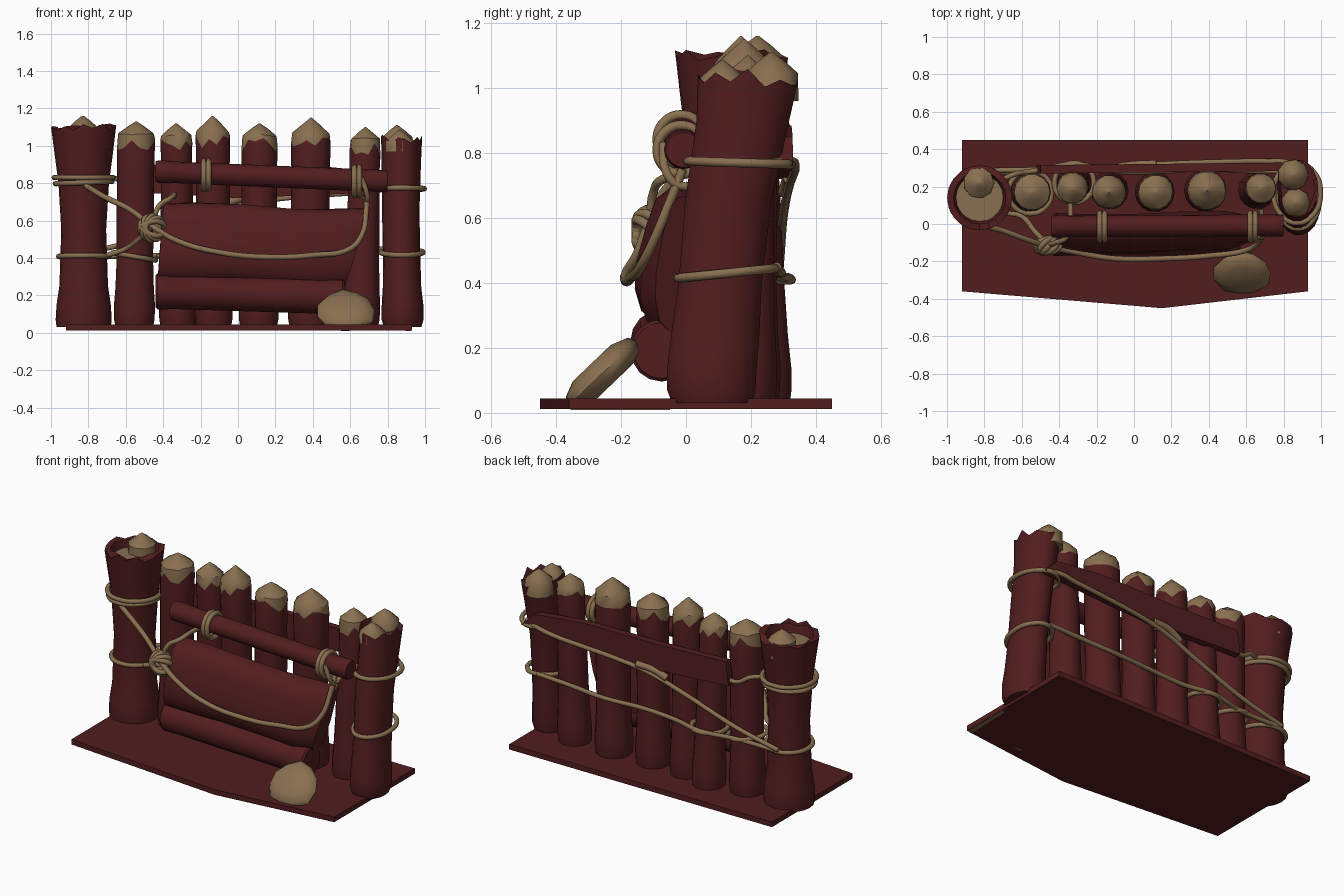
import bpy, bmesh, math, random
from mathutils import Vector

if "Cube" in bpy.data.objects:
    bpy.data.objects.remove(bpy.data.objects["Cube"])

random.seed(4)
TAU = math.tau


def material(name, rgb):
    m = bpy.data.materials.new(name)
    m.diffuse_color = (*rgb, 1)
    m.use_nodes = True
    m.node_tree.nodes["Principled BSDF"].inputs["Base Color"].default_value = m.diffuse_color
    return m


WOOD = material("dark red wood", (0.084, 0.0125, 0.0135))
TAN = material("tan fibre", (0.25, 0.162, 0.081))


def finish(name, bm, mats, angle=40):
    bmesh.ops.recalc_face_normals(bm, faces=bm.faces[:])
    me = bpy.data.meshes.new(name)
    bm.to_mesh(me)
    bm.free()
    for m in mats:
        me.materials.append(m)
    ob = bpy.data.objects.new(name, me)
    bpy.context.collection.objects.link(ob)
    bpy.ops.object.select_all(action='DESELECT')
    ob.select_set(True)
    bpy.context.view_layer.objects.active = ob
    bpy.ops.object.shade_smooth_by_angle(angle=math.radians(angle))
    return ob


def loft(name, rings, tan_from=999, mats=(WOOD, TAN), angle=40):
    """Skin closed rings; bands from index tan_from on get the second colour."""
    bm = bmesh.new()
    vs = [[bm.verts.new(p) for p in r] for r in rings]
    n = len(vs[0])
    for k in range(len(vs) - 1):
        for i in range(n):
            j = (i + 1) % n
            f = bm.faces.new((vs[k][i], vs[k][j], vs[k + 1][j], vs[k + 1][i]))
            f.material_index = int(k >= tan_from)
    bm.faces.new(vs[0][::-1])
    f = bm.faces.new(vs[-1])
    f.material_index = int(tan_from < 999)
    return finish(name, bm, mats, angle)


def ring(cx, cy, z, rx, ry, n=16, jag=0.0):
    return [(cx + rx * math.cos(TAU * i / n), cy + ry * math.sin(TAU * i / n),
             z + jag * random.uniform(-1, 1)) for i in range(n)]


def stake(name, bottom, top, rb, rt, shoulder, tip):
    """Round stake with a sharpened bare tip and a ragged bark edge."""
    def c(z):
        t = z / shoulder
        return [bottom[k] + (top[k] - bottom[k]) * t for k in (0, 1)]
    spec = [(0.03, rb * .93, 0), (0.07, rb, 0), (0.14, rb * 1.02, 0), (0.24, rb * .95, 0),
            (0.4, rb * .9, 0), (0.65, (rb + rt) / 2 * .95, 0), (0.85, rt * .97, 0),
            (shoulder - 0.055, rt, 0.04), (shoulder - .005, rt * .94, 0.008),
            ((shoulder + tip) / 2, rt * .48, 0), (tip, rt * .03, 0)]
    return loft(name, [ring(*c(z), z, r, r, 14, j) for z, r, j in spec], 7)


def tip_cap(name, x, y, z0, z1, r):
    return loft(name, [ring(x, y, z0, r, r, 9), ring(x, y, z1 - r * .75, r * .97, r * .97, 9),
                       ring(x, y, z1 - r * .33, r * .5, r * .5, 9), ring(x, y, z1, .005, .005, 9)],
                mats=(TAN,), angle=45)


def rope(name, pts, r=0.014, closed=False):
    cu = bpy.data.curves.new(name + "_path", 'CURVE')
    cu.dimensions = '3D'
    cu.bevel_depth = r
    cu.bevel_resolution = 2
    cu.resolution_u = 6
    cu.use_fill_caps = True
    sp = cu.splines.new('BEZIER')
    sp.bezier_points.add(len(pts) - 1)
    for b, p in zip(sp.bezier_points, pts):
        b.co = p
        b.handle_left_type = b.handle_right_type = 'AUTO'
    sp.use_cyclic_u = closed
    tmp = bpy.data.objects.new(name + "_tmp", cu)
    bpy.context.collection.objects.link(tmp)
    bpy.context.view_layer.update()
    me = bpy.data.meshes.new_from_object(tmp.evaluated_get(bpy.context.evaluated_depsgraph_get()))
    bpy.data.objects.remove(tmp)
    bm = bmesh.new()
    bm.from_mesh(me)
    for f in bm.faces:
        f.material_index = 0
    return finish(name, bm, (TAN,), 60)


def hoop(name, c, rx, ry, tilt=(0, 0), r=0.014):
    """Horizontal rope ring; tilt raises z along x and y."""
    pts = [(c[0] + rx * math.cos(TAU * i / 8), c[1] + ry * math.sin(TAU * i / 8),
            c[2] + tilt[0] * math.cos(TAU * i / 8) + tilt[1] * math.sin(TAU * i / 8)) for i in range(8)]
    return rope(name, pts, r, True)


# Base plate, with a small pale strip under its right edge
outline = [(-.92, .45), (-.92, -.36), (.15, -.45), (.93, -.36), (.93, .45)]
loft("base_plate", [[(x, y, z) for x, y in outline] for z in (.012, .045)], angle=20)
strip = [(.895, -.35), (.925, -.355), (.925, -.05), (.905, -.06)]
loft("base_underside_strip", [[(x, y, z) for x, y in strip] for z in (.009, .013)], mats=(TAN,))

# Row of sharpened stakes
for i, s in enumerate([
        ((-.555, .17), (-.545, .17), .108, .102, 1.07, 1.13),
        ((-.32, .23), (-.33, .19), .10, .085, 1.06, 1.12),
        ((-.13, .18), (-.135, .17), .10, .092, 1.08, 1.16),
        ((.11, .17), (.115, .17), .105, .097, 1.06, 1.12),
        ((.38, .18), (.39, .18), .112, .106, 1.07, 1.15),
        ((.655, .18), (.68, .19), .10, .083, 1.04, 1.10)]):
    stake(f"stake_{i + 1}", *s)

# Left corner post: flared, hollow, ragged top
L = (-.825, .14)
spec = [(.03, .145, 0), (.07, .15, 0), (.15, .145, 0), (.25, .13, 0), (.55, .12, 0), (.8, .135, 0),
        (.95, .155, 0), (1.10, .174, .022), (1.095, .14, .02), (1.02, .12, 0)]
loft("left_post", [ring(*L, z, r, r, 20, j) for z, r, j in spec])
loft("left_post_core", [ring(*L, z, .128, .128) for z in (1.0, 1.045)], mats=(TAN,))
tip_cap("left_post_tip", -.83, .22, 1.0, 1.16, .085)

# Right corner post: two stakes wrapped in one bark sleeve, leaning back
spec = [(.03, .88, .08, .10, .125, 0), (.07, .88, .078, .112, .138, 0), (.14, .88, .08, .112, .14, 0),
        (.24, .877, .09, .103, .138, 0), (.4, .875, .105, .10, .13, 0), (.65, .87, .13, .10, .135, 0),
        (.9, .873, .175, .105, .145, 0), (1.03, .875, .19, .11, .155, .03), (1.0, .875, .19, .09, .13, 0)]
loft("right_post", [ring(cx, cy, z, rx, ry, 18, j) for z, cx, cy, rx, ry, j in spec])
tip_cap("right_post_front_tip", .865, .113, .97, 1.085, .08)
tip_cap("right_post_back_tip", .85, .263, .96, 1.11, .085)


def log(name, a, b, r, n=16):
    """Log lying along x with softly chamfered ends."""
    a, b = Vector(a), Vector(b)
    rings = []
    for t, k in ((0, .9), (.01, 1), (.06, 1), (.07, .96), (.5, .97), (.93, .98), (.99, 1), (1, .9)):
        p = a.lerp(b, t)
        rings.append([(p.x, p.y + r * k * math.cos(TAU * i / n), p.z + r * k * math.sin(TAU * i / n))
                      for i in range(n)])
    return loft(name, rings)


# Front rail and low log
log("front_rail", (-.44, -.012, .862), (.80, -.008, .81), .06)
log("low_log", (-.44, -.075, .222), (.57, -.075, .192), .096)

# Bulging hide panel, slanted at its right end
profile = [(.02, .69), (-.04, .69), (-.085, .66), (-.115, .58), (-.145, .47), (-.15, .39),
           (-.13, .32), (-.07, .27), (.05, .28), (.06, .45), (.03, .6)]
rings = []
for t in (0, .15, .4, .65, .88, 1):
    k = 1 - .35 * max(0, t - .88) / .12
    rings.append([(-.43 + t * (1.0 + .13 * (z - .28) / .4) + .03 * (1 - t) * (z - .28) / .4,
                   y * k - .01 * math.sin(t * 6), z - .03 * t + .012 * math.sin(t * 7 + y * 9))
                  for y, z in profile])
loft("hide_panel", rings, angle=50)

# Back plank with an angled end
out = [(-.52, .75), (-.5, .90), (.0, .885), (.5, .885), (.84, .85), (.93, .76), (.5, .74), (0, .72)]
loft("back_plank", [[(x, y + .01 * x, z) for x, z in out] for y in (.275, .32)], angle=25)

# Leaning stone slab
rings = []
u, w = Vector((0, .72, .69)), Vector((0, -.69, .72))
wob = [random.uniform(.92, 1.08) for i in range(11)]
for h, k in ((-.045, .6), (-.03, .9), (.0, 1), (.025, .9), (.045, .55)):
    rings.append([Vector((.58, -.262, .118)) + w * h
                  + Vector((1, 0, 0)) * (.16 * k * wob[i] * math.cos(TAU * i / 11))
                  + u * (.15 * k * wob[i] * math.sin(TAU * i / 11)) for i in range(11)])
for r in rings:
    for p in r:
        p.z = max(p.z, 0)
loft("stone_slab", rings, mats=(TAN,), angle=55)

# Rope hoops on the posts
hoop("left_hoop_upper", (*L, .83), .158, .158)
hoop("left_hoop_upper_second", (*L, .803), .152, .152, (.006, 0))
hoop("left_hoop_lower", (*L, .408), .135, .135, (0, -.005))
hoop("right_hoop_upper", (.872, .165, .77), .125, .16, (0, -.005))
hoop("right_hoop_lower", (.877, .125, .43), .112, .15, (0, .015))
hoop("stake_hoop", (-.555, .17, .408), .115, .115, (-.02, 0))
hoop("back_stake_hoop", (-.32, .22, .41), .105, .105)

# Lashings around the front rail
for x, z in ((-.17, .842), (.635, .81)):
    for d in (-.013, .013):
        rope("rail_lashing", [(x + d, -.015 + .073 * math.cos(TAU * i / 8), z + .075 * math.sin(TAU * i / 8))
                              for i in range(8)], .015, True)
rope("rail_hanger", [(.66, -.07, .83), (.69, -.06, .74), (.69, -.02, .70), (.68, .08, .72)])

# Front rope from left post through the knot, sagging to the right
rope("front_rope", [(-.82, -.01, .79), (-.72, -.03, .73), (-.58, -.08, .66), (-.46, -.12, .57), (-.32, -.15, .49),
                    (-.1, -.185, .43), (.15, -.185, .405), (.4, -.17, .415), (.6, -.14, .45), (.665, -.10, .53),
                    (.685, -.05, .65), (.69, -.01, .75)], .015)
rope("knot_upper_tail", [(-.46, -.11, .58), (-.42, -.10, .68), (-.36, -.07, .72), (-.34, .02, .74), (-.34, .11, .73)])
rope("knot_side_tail", [(-.47, -.1, .56), (-.53, -.04, .50), (-.6, .04, .45), (-.70, .06, .415)])

# Knot: crossed rope loops
for k in range(5):
    a = k * math.pi / 5 + .2
    ax = Vector((math.cos(a), 0, math.sin(a)))
    bx = Vector((-math.sin(a) * .6, -.7, math.cos(a) * .6))
    rope(f"knot_loop_{k + 1}", [Vector((-.46, -.115, .56)) + ax * (.066 * math.cos(TAU * i / 8))
                                + bx * (.055 * math.sin(TAU * i / 8)) for i in range(8)], .015, True)

# Ropes along the back
rope("back_rope_lower", [(.85, .28, .45), (.6, .285, .44), (.38, .295, .43), (.1, .28, .43), (-.13, .285, .42),
                         (-.32, .32, .415), (-.55, .28, .41), (-.82, .28, .41)])
rope("back_rope_upper", [(.93, .27, .77), (.84, .325, .775), (.7, .335, .755), (.5, .333, .74), (.25, .325, .72),
                         (.05, .315, .69), (-.2, .30, .61), (-.55, .29, .49), (-.85, .285, .42)])
rope("back_rope_patch", [(.12, .32, .725), (.0, .315, .715), (-.08, .305, .68)], .022)
rope("back_rope_tie", [(-.48, .29, .78), (-.56, .28, .775), (-.64, .265, .82), (-.70, .24, .83)])
